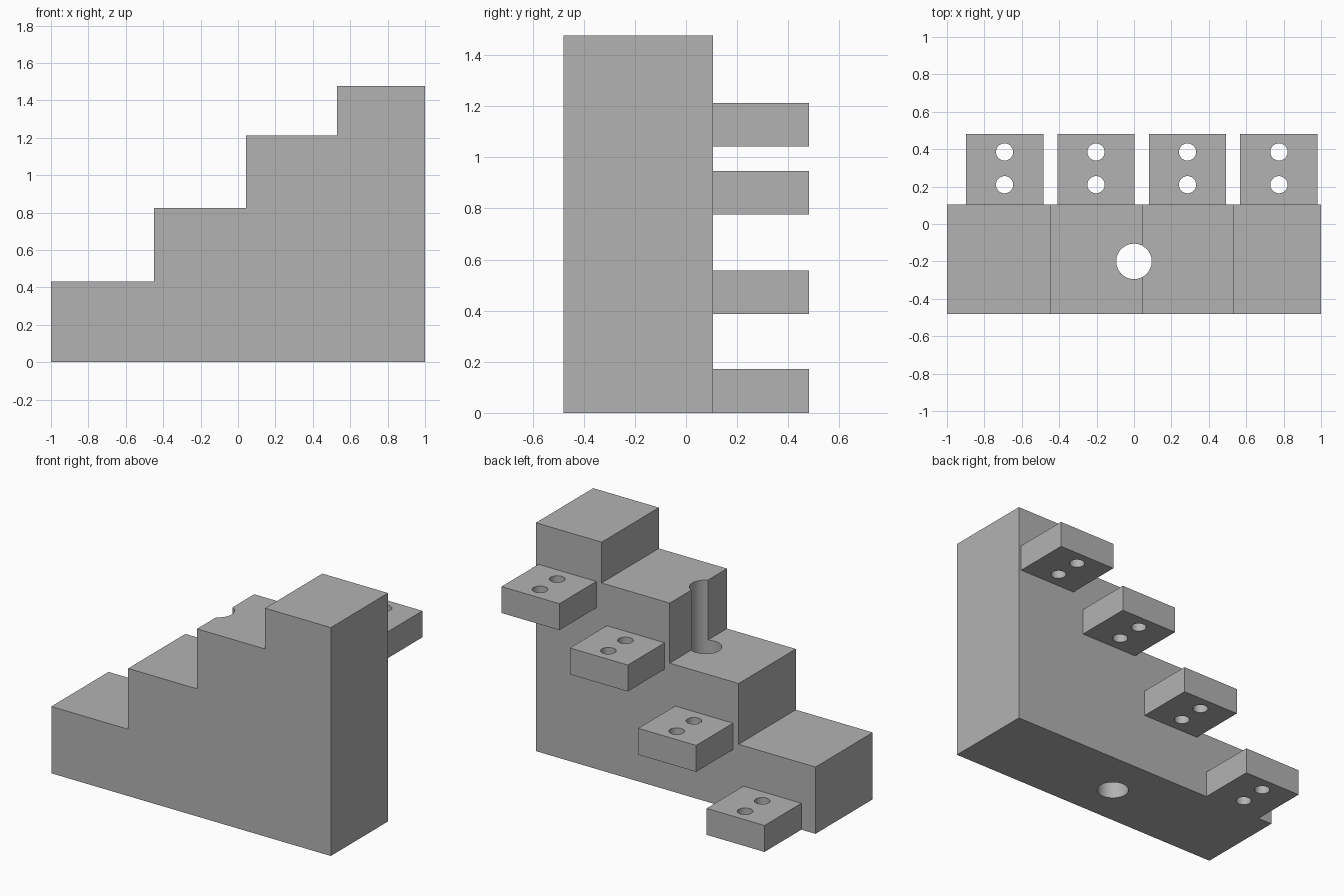
import bpy
import bmesh

cube = bpy.data.objects.get("Cube")
if cube:
    bpy.data.objects.remove(cube, do_unlink=True)

# Single grey finish
grey = bpy.data.materials.new("plain_grey")
grey.use_nodes = True
colour = (0.45, 0.45, 0.45, 1)
grey.diffuse_color = colour
grey.node_tree.nodes["Principled BSDF"].inputs["Base Color"].default_value = colour

FRONT, BACK, TAB_END = -0.48, 0.105, 0.482


def extrude(name, profile, move):
    """Solid made by sweeping a flat outline along a vector."""
    bm = bmesh.new()
    face = bm.faces.new([bm.verts.new(p) for p in profile])
    swept = bmesh.ops.extrude_face_region(bm, geom=[face])["geom"]
    verts = [v for v in swept if isinstance(v, bmesh.types.BMVert)]
    bmesh.ops.translate(bm, vec=move, verts=verts)
    bmesh.ops.recalc_face_normals(bm, faces=bm.faces[:])
    mesh = bpy.data.meshes.new(name)
    bm.to_mesh(mesh)
    bm.free()
    mesh.materials.append(grey)
    obj = bpy.data.objects.new(name, mesh)
    bpy.context.collection.objects.link(obj)
    return obj


def drill(obj, x, y, radius):
    """Vertical through hole."""
    bpy.ops.mesh.primitive_cylinder_add(vertices=48, radius=radius, depth=4, location=(x, y, 0.7))
    cutter = bpy.context.object
    cutter.name = obj.name + "_hole_cutter"
    cutter.data.materials.append(grey)
    mod = obj.modifiers.new("hole", 'BOOLEAN')
    mod.operation = 'DIFFERENCE'
    mod.solver = 'EXACT'
    mod.object = cutter
    bpy.ops.object.select_all(action='DESELECT')
    obj.select_set(True)
    bpy.context.view_layer.objects.active = obj
    bpy.ops.object.modifier_apply(modifier=mod.name)
    bpy.data.objects.remove(cutter, do_unlink=True)


def smooth(obj):
    bpy.ops.object.select_all(action='DESELECT')
    obj.select_set(True)
    bpy.context.view_layer.objects.active = obj
    bpy.ops.object.shade_smooth_by_angle()


# Stepped body: outline climbs towards +x
steps = [(-1, 0.432), (-0.45, 0.825), (0.043, 1.213), (0.53, 1.477)]
outline = [(1, 0), (-1, 0)]
for i, (x, z) in enumerate(steps):
    right = steps[i + 1][0] if i + 1 < len(steps) else 1
    outline += [(x, z), (right, z)]
body = extrude("stepped_body", [(x, FRONT, z) for x, z in outline], (0, BACK - FRONT, 0))
drill(body, 0, -0.2, 0.095)
smooth(body)

# Mounting tabs on the back, each with two screw holes
for i, z in enumerate((0, 0.387, 0.776, 1.042)):
    x = -0.692 + i * 0.489
    w = 0.207
    base = [(x - w, BACK, z), (x + w, BACK, z), (x + w, TAB_END, z), (x - w, TAB_END, z)]
    tab = extrude(f"mounting_tab_{i + 1}", base, (0, 0, 0.171))
    for y in (0.21, 0.385):
        drill(tab, x, y, 0.046)
    smooth(tab)
